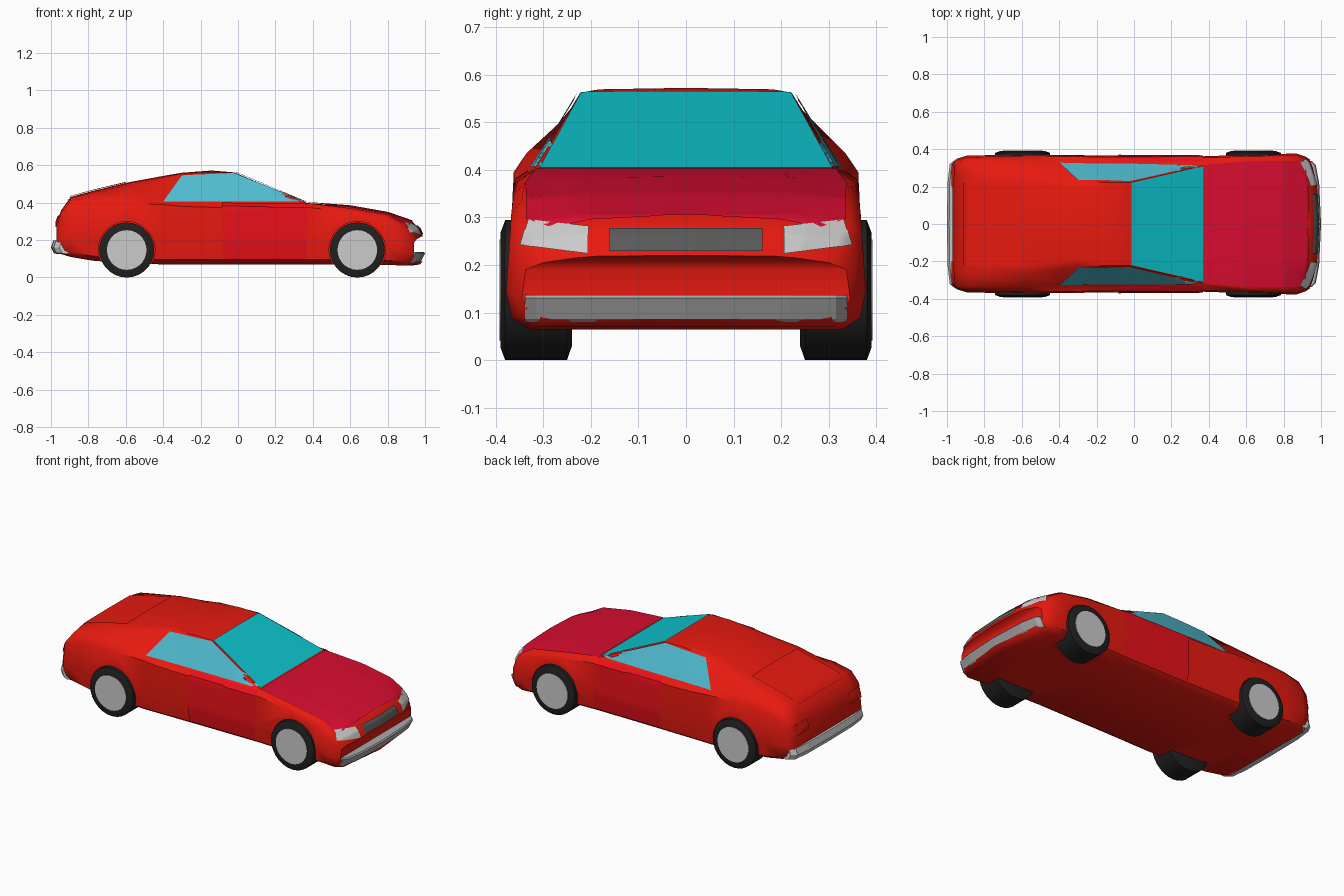
import bpy, bmesh, math
from mathutils import Vector
from mathutils.bvhtree import BVHTree

if "Cube" in bpy.data.objects:
    bpy.data.objects.remove(bpy.data.objects["Cube"])

def material(name, rgb):
    m = bpy.data.materials.new(name)
    m.diffuse_color = (*rgb, 1)
    m.use_nodes = True
    m.node_tree.nodes["Principled BSDF"].inputs["Base Color"].default_value = m.diffuse_color
    return m

RED = material("red_paint", (0.8, 0.01, 0.005))
DOOR = material("door_paint", (0.8, 0.005, 0.01))
HOOD = material("hood_paint", (0.7, 0.004, 0.03))
GLASS = material("windscreen_glass", (0.004, 0.55, 0.62))
SIDE_GLASS = material("side_glass", (0.08, 0.5, 0.63))
RUBBER = material("rubber", (0.015, 0.015, 0.015))
DARK = material("grille_grey", (0.1, 0.1, 0.1))
MID = material("bumper_grey", (0.4, 0.4, 0.4))

def make(name, verts, faces, mat=None, smooth=None):
    me = bpy.data.meshes.new(name)
    me.from_pydata(verts, [], faces)
    bm = bmesh.new()
    bm.from_mesh(me)
    bmesh.ops.recalc_face_normals(bm, faces=bm.faces)
    bm.to_mesh(me)
    bm.free()
    ob = bpy.data.objects.new(name, me)
    bpy.context.collection.objects.link(ob)
    if mat:
        me.materials.append(mat)
    if smooth:
        shade(ob, smooth)
    return ob

def shade(ob, angle):
    bpy.ops.object.select_all(action='DESELECT')
    ob.select_set(True)
    bpy.context.view_layer.objects.active = ob
    bpy.ops.object.shade_smooth_by_angle(angle=math.radians(angle))

def loft(rings):
    """Skin closed rings and cap both ends with strips."""
    n = len(rings[0])
    verts = [p for r in rings for p in r]
    faces = [(a*n+i, a*n+(i+1) % n, (a+1)*n+(i+1) % n, (a+1)*n+i)
             for a in range(len(rings)-1) for i in range(n)]
    for base in (0, (len(rings)-1)*n):
        for i in range(n//2):
            ids = list(dict.fromkeys([i, i+1, n-i-1, (n-i) % n]))
            if len(ids) > 2:
                faces.append([base+k for k in ids])
    return verts, faces

# Body stations: x, bottom, half width, shoulder z, belt y/z, roof edge y/z, top
S = [(-.97, .15, .325, .25, .31, .27, .24, .295, .30),
     (-.945, .125, .35, .31, .335, .345, .26, .355, .36),
     (-.895, .11, .365, .36, .33, .41, .26, .425, .43),
     (-.78, .09, .368, .39, .335, .43, .27, .452, .462),
     (-.58, .075, .37, .395, .335, .435, .27, .495, .51),
     (-.40, .07, .37, .39, .325, .40, .245, .525, .543),
     (-.30, .07, .368, .38, .322, .40, .227, .548, .56),
     (-.14, .07, .366, .375, .32, .40, .222, .562, .572),
     (-.02, .07, .364, .375, .32, .40, .222, .56, .562),
     (.37, .07, .362, .375, .322, .396, .312, .397, .398),
     (.60, .07, .37, .35, .34, .37, .26, .375, .38),
     (.80, .067, .375, .31, .345, .335, .26, .34, .345),
     (.93, .064, .378, .26, .345, .288, .25, .297, .30),
     (.972, .07, .36, .22, .325, .245, .25, .255, .26),
     (.988, .085, .345, .19, .30, .205, .23, .215, .22)]

def body_ring(s):
    x, zb, w, zs, y5, z5, y6, z6, zt = s
    half = [(0, zb), (.87*w, zb), (.97*w, zb+.025), (w, zb+.42*(zs-zb)), (w-.008, zs),
            (y5, z5), (y6, z6), (.82*y6, z6+.7*(zt-z6)), (0, zt)]
    ring = half + [(-y, z) for y, z in half[-2:0:-1]]
    # the nose is bowed when seen from above
    return [(x - (.06*(abs(y)/.37)**3 if x > .85 else 0), y, z) for y, z in ring]

body = make("body", *loft([body_ring(s) for s in S]), RED)
bm = bmesh.new()
bm.from_mesh(body.data)
surface = BVHTree.FromBMesh(bm)
bm.free()

def panel(name, corners, direction, mat=None, n=16, lift=.006):
    """Project a four-cornered patch onto the body surface."""
    d = Vector(direction)
    a, b, c, e = (Vector(p) for p in corners)
    verts = []
    for j in range(n+1):
        for i in range(n+1):
            u, v = i/n, j/n
            p = a.lerp(b, u).lerp(e.lerp(c, u), v)
            hit, nor, _, _ = surface.ray_cast(p - d*3, d)
            if hit is None:
                hit, nor, _, _ = surface.find_nearest(p)
            verts.append(hit + nor*lift)
    faces = [(j*(n+1)+i, j*(n+1)+i+1, (j+1)*(n+1)+i+1, (j+1)*(n+1)+i)
             for j in range(n) for i in range(n)]
    ob = make(name, verts, faces, mat, 40)
    if sum((f.normal.dot(d) for f in ob.data.polygons)) > 0:
        ob.data.flip_normals()
    return ob

# Panels seen from above
def top_panel(name, x0, y0, x1, y1, mat):
    panel(name, [(x0, -y0, 0), (x1, -y1, 0), (x1, y1, 0), (x0, y0, 0)], (0, 0, -1), mat)

top_panel("windscreen", -.015, .22, .366, .308, GLASS)
top_panel("hood_rear", .374, .315, .62, .337, HOOD)
top_panel("hood_middle", .62, .337, .88, .335, HOOD)
top_panel("hood_front", .88, .335, .928, .27, HOOD)
top_panel("trunk_lid", -.91, .22, -.60, .22, RED)

# Panels on both sides, nose and tail
for s, side in ((1, "left"), (-1, "right")):
    def side_panel(name, pts, mat):
        panel(f"{side}_{name}", [(x, s*.3, z) for x, z in pts], (0, -s, 0), mat)
    side_panel("side_window", [(-.40, .403), (.36, .403), (-.02, .556), (-.30, .543)], SIDE_GLASS)
    side_panel("door", [(-.08, .10), (.37, .10), (.37, .392), (-.085, .395)], DOOR)
    panel(f"{side}_headlight", [(.9, s*y, z) for y, z in
          ((.205, .222), (.345, .24), (.33, .292), (.205, .278))], (-1, 0, 0))
    panel(f"{side}_tail_light", [(-.9, s*y, z) for y, z in
          ((.20, .27), (.32, .27), (.32, .33), (.20, .33))], (1, 0, 0), RED)
panel("grille", [(.9, -.16, .227), (.9, .16, .227), (.9, .16, .273), (.9, -.16, .273)],
      (-1, 0, 0), DARK)

# Wheels, hubs and arch cut-outs
def lathe(name, profile, x, z, s, mat=None, seg=28, smooth=None):
    rings = [[(x+r*math.cos(2*math.pi*i/seg), s*y, z+r*math.sin(2*math.pi*i/seg))
              for i in range(seg)] for y, r in profile]
    verts = [p for r in rings for p in r]
    faces = [(a*seg+i, a*seg+(i+1) % seg, (a+1)*seg+(i+1) % seg, (a+1)*seg+i)
             for a in range(len(rings)-1) for i in range(seg)]
    faces += [list(range(seg)), list(range(len(verts)-seg, len(verts)))]
    return make(name, verts, faces, mat, smooth)

for end, x in (("rear", -.595), ("front", .638)):
    for side, s in (("left", 1), ("right", -1)):
        lathe(f"{end}_{side}_tyre", [(.24, .118), (.25, .147), (.38, .147), (.39, .12), (.389, .105)],
              x, .147, s, RUBBER, smooth=25)
        lathe(f"{end}_{side}_hub", [(.37, .106), (.392, .106)], x, .147, s)
        cutter = lathe("arch_cutter", [(.235, .152), (.5, .152)], x, .147, s)
        cutter.hide_render = True
        bpy.context.view_layer.objects.active = body
        mod = body.modifiers.new("arch", 'BOOLEAN')
        mod.operation, mod.solver, mod.object = 'DIFFERENCE', 'EXACT', cutter
        bpy.ops.object.modifier_apply(modifier=mod.name)
        bpy.data.objects.remove(cutter)
shade(body, 45)

# Bumpers: a section (distance behind the face, z) swept along a bowed path (y, x)
def bumper(name, path, section, sign, mat=None):
    path = path + [(-y, x) for y, x in path[-2::-1]]
    make(name, *loft([[(sign*(x-d), y, z) for d, z in section] for y, x in path]), mat)

bumper("front_bumper", [(.338, .95), (.315, .972), (.22, .99), (0, 1.0)],
       [(0, .13), (.006, .137), (.07, .137), (.07, .08), (.03, .08), (.022, .086)], 1, MID)
bumper("rear_bumper", [(.345, .955), (.32, .985), (.22, .997), (0, 1.0)],
       [(0, .16), (.012, .197), (.055, .19), (.06, .13), (.035, .125), (.015, .13)], -1)
